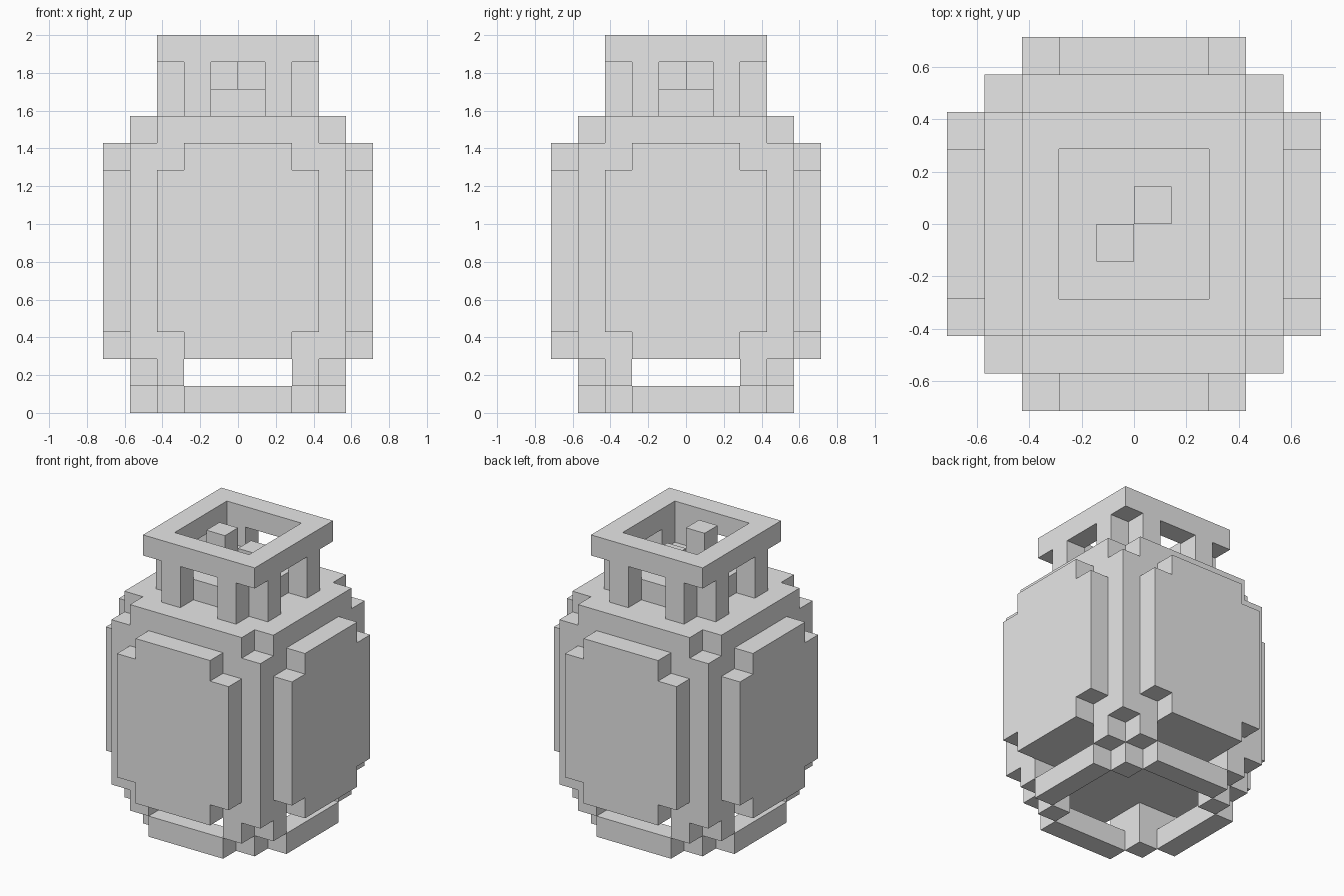
import bpy, bmesh
from math import pi
from mathutils import Matrix, Vector

U = 1 / 7  # one block

cube = bpy.data.objects.get("Cube")
if cube:
    bpy.data.objects.remove(cube, do_unlink=True)

GREY = (0.8, 0.8, 0.8, 1)
mat = bpy.data.materials.new("plain grey")
mat.use_nodes = True
mat.diffuse_color = GREY
mat.node_tree.nodes["Principled BSDF"].inputs["Base Color"].default_value = GREY


def prism(name, profile, low, high, matrix=Matrix()):
    """Extrude a flat outline (in blocks) from low to high, then place it."""
    bm = bmesh.new()
    face = bm.faces.new([bm.verts.new((x, y, low)) for x, y in profile])
    top = bmesh.ops.extrude_face_region(bm, geom=[face])["geom"]
    verts = [v for v in top if isinstance(v, bmesh.types.BMVert)]
    bmesh.ops.translate(bm, verts=verts, vec=Vector((0, 0, high - low)))
    bmesh.ops.recalc_face_normals(bm, faces=bm.faces)
    bm.transform(Matrix.Scale(U, 4) @ matrix)
    mesh = bpy.data.meshes.new(name)
    bm.to_mesh(mesh)
    bm.free()
    mesh.materials.append(mat)
    obj = bpy.data.objects.new(name, mesh)
    bpy.context.collection.objects.link(obj)
    return obj


def rect(x0, x1, y0, y1):
    return [(x0, y0), (x1, y0), (x1, y1), (x0, y1)]


def notched(w, h):
    """Rectangle of half size w, h with one block cut from each corner."""
    a, b = w - 1, h - 1
    return [(a, -h), (a, -b), (w, -b), (w, b), (a, b), (a, h),
            (-a, h), (-a, b), (-w, b), (-w, -b), (-a, -b), (-a, -h)]


# Body core, shoulder with cut corners, raised floor inside the neck
prism("body_core", rect(-4, 4, -4, 4), 2, 10)
prism("shoulder", notched(4, 4), 10, 11)
prism("neck_floor", rect(-2, 2, -2, 2), 11, 12)

# Two blocks of different height inside the neck
prism("tall_stem", rect(-1, 0, -1, 0), 12, 14)
prism("short_stem", rect(0, 1, 0, 1), 12, 13)

# Parts repeated on the four sides
upright = Matrix.Translation((0, 0, 6)) @ Matrix.Rotation(pi / 2, 4, "X")
foot_profile = [(2, 2), (4, 2), (4, 3), (3, 3), (3, 4), (2, 4)]
for i, side in enumerate(("front", "left", "back", "right")):
    turn = Matrix.Rotation(i * pi / 2, 4, "Z")
    prism(side + "_panel", notched(3, 4), 4, 5, turn @ upright)
    prism(side + "_rim", rect(-3, 2, -3, -2), 13, 14, turn)
    for x in (-2, 1):
        prism(side + "_neck_post", rect(x, x + 1, -3, -2), 11, 13, turn)
    prism(side + "_base_bar", rect(-2, 2, -4, -3), 0, 1, turn)
    prism(side + "_foot", foot_profile, 1, 2, turn)
    prism(side + "_base_corner", rect(2, 3, 2, 3), 0, 1, turn)
